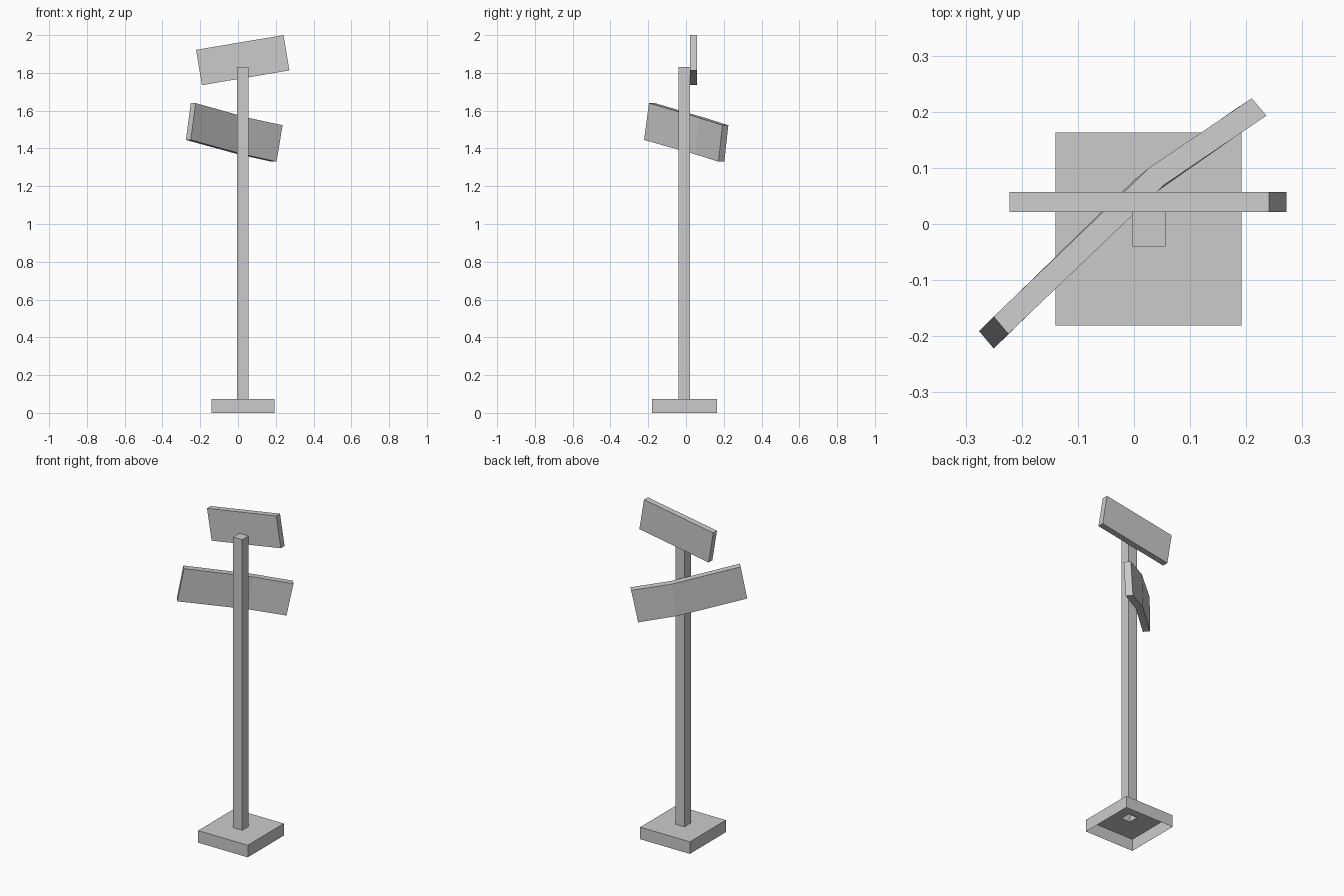
import bpy, bmesh
from mathutils import Vector

cube = bpy.data.objects.get("Cube")
if cube:
    bpy.data.objects.remove(cube)

grey = bpy.data.materials.new("plain grey")
grey.use_nodes = True
COLOUR = (0.6, 0.6, 0.6, 1)
grey.diffuse_color = COLOUR
grey.node_tree.nodes["Principled BSDF"].inputs["Base Color"].default_value = COLOUR


def loft(name, rings, cap_start=True, cap_end=True):
    """Skin a row of four-cornered rings, with optional end caps."""
    bm = bmesh.new()
    rows = [[bm.verts.new(p) for p in ring] for ring in rings]
    for a, b in zip(rows, rows[1:]):
        for i in range(4):
            j = (i + 1) % 4
            bm.faces.new((a[i], a[j], b[j], b[i]))
    if cap_start:
        bm.faces.new(rows[0][::-1])
    if cap_end:
        bm.faces.new(rows[-1])
    bmesh.ops.recalc_face_normals(bm, faces=bm.faces)
    mesh = bpy.data.meshes.new(name)
    bm.to_mesh(mesh)
    bm.free()
    mesh.materials.append(grey)
    obj = bpy.data.objects.new(name, mesh)
    bpy.context.collection.objects.link(obj)
    return obj


def square(x0, x1, y0, y1, z):
    return [(x0, y0, z), (x1, y0, z), (x1, y1, z), (x0, y1, z)]


def board(name, stations, thickness):
    """Board through (top corner, drop to bottom corner) stations."""
    t = Vector(thickness)
    rings = []
    for top, drop in stations:
        top, low = Vector(top), Vector(top) + Vector(drop)
        rings.append([top, top + t, low + t, low])
    return loft(name, rings)


# Base, a shell open underneath, with an opening where the post enters
BASE = (-0.14, 0.192, -0.181, 0.163)
POST = (-0.004, 0.056, -0.04, 0.021)
loft("base", [square(*BASE, 0), square(*BASE, 0.073), square(*POST, 0.073)],
     cap_start=False, cap_end=False)

# Hollow post, closed at the top
loft("post", [square(*POST, 0.07), square(*POST, 1.83)], cap_start=False)

# Straight upper sign, tilted up to one side
drop = (0.031, 0, -0.187)
board("upper_sign", [((-0.222, 0.021, 1.922), drop), ((0.241, 0.021, 2.0), drop)],
      (0, 0.036, 0))

# Lower sign, bent behind the post and sloping down
board("lower_sign", [((-0.25, -0.165, 1.64), (-0.026, -0.026, -0.195)),
                     ((0.028, 0.101, 1.562), (-0.027, -0.022, -0.193)),
                     ((0.21, 0.224, 1.523), (-0.032, -0.021, -0.193))],
      (0.026, -0.031, 0))
